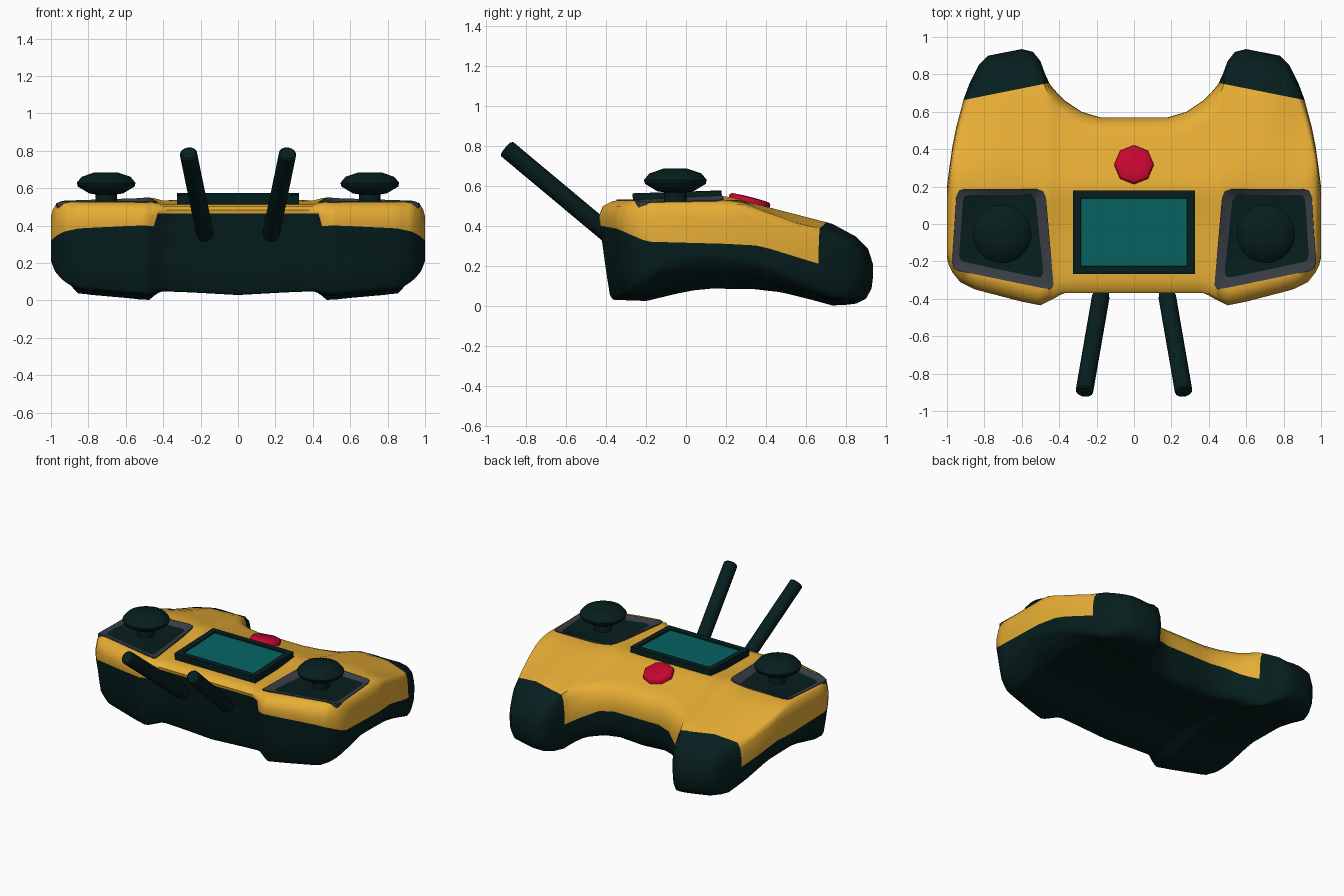
import bpy, bmesh, math
from mathutils import Vector, Matrix

default = bpy.data.objects.get("Cube")
if default:
    bpy.data.objects.remove(default)


def material(name, r, g, b):
    m = bpy.data.materials.new(name)
    m.use_nodes = True
    m.diffuse_color = (r, g, b, 1)
    m.node_tree.nodes["Principled BSDF"].inputs["Base Color"].default_value = (r, g, b, 1)
    return m


yellow = material("shell yellow", .8, .42, .035)
dark = material("dark rubber", .002, .013, .013)
grey = material("slate grey", .04, .048, .06)
teal = material("screen teal", .002, .125, .125)
red = material("button red", .57, .002, .03)


def smooth(ob, angle):
    bpy.ops.object.select_all(action='DESELECT')
    ob.select_set(True)
    bpy.context.view_layer.objects.active = ob
    bpy.ops.object.shade_smooth_by_angle(angle=math.radians(angle))


def finish(bm, name, mats, angle=40):
    bmesh.ops.recalc_face_normals(bm, faces=bm.faces)
    mesh = bpy.data.meshes.new(name)
    bm.to_mesh(mesh)
    bm.free()
    for m in mats:
        mesh.materials.append(m)
    ob = bpy.data.objects.new(name, mesh)
    bpy.context.collection.objects.link(ob)
    smooth(ob, angle)
    return ob


def curve(*pts):
    """Piecewise linear function through the given points."""
    def f(t):
        for (a, u), (b, v) in zip(pts, pts[1:]):
            if t <= b:
                return u + (v - u) * max(0, (t - a) / (b - a))
        return pts[-1][1]
    return f


def strip(bm, a, b, index=0):
    """Join two closed loops of equal length with quads."""
    for k in range(len(a)):
        n = (k + 1) % len(a)
        bm.faces.new((a[k], a[n], b[n], b[k])).material_index = index


def lathe(name, profile, sides, mat, matrix, angle=40):
    bm = bmesh.new()
    rings = []
    for r, z in profile:
        rings.append([bm.verts.new((r * math.cos(k * math.tau / sides),
                                    r * math.sin(k * math.tau / sides), z)) for k in range(sides)])
    for a, b in zip(rings, rings[1:]):
        strip(bm, a, b)
    bm.faces.new(rings[0])
    bm.faces.new(rings[-1])
    bm.transform(matrix)
    return finish(bm, name, [mat], angle)


# Shell: plan outline, height profiles and colour seam
front = curve((0, -.37), (.38, -.37), (.43, -.4), (.5, -.435), (.6, -.415), (.85, -.35),
              (.93, -.31), (.97, -.26), (.99, -.22), (1, -.18))
back = curve((0, .57), (.18, .57), (.28, .6), (.37, .66), (.42, .71), (.46, .76), (.5, .87),
             (.54, .92), (.6, .935), (.78, .9), (.83, .85), (.88, .75), (.91, .67),
             (.95, .52), (.97, .42), (.99, .28), (1, .2))
top = curve((-.45, .515), (-.35, .525), (0, .53), (.2, .55), (.4, .495), (.73, .41),
            (.85, .345), (.93, .25))
ceiling = curve((.45, .55), (.62, .528))
shoulder = curve((.72, 0), (.92, .05))
slope = curve((.2, 0), (.6, 1), (.75, 1), (.93, .3))
bottom = curve((-.4, .03), (-.2, .022), (0, .07), (.1, .085), (.4, .08), (.55, .05),
               (.73, 0), (.85, .005), (.93, .03))
seam = curve((-.43, .4), (-.35, .385), (-.2, .32), (.1, .315), (.37, .3), (.66, .21), (.93, .15))
rear_rise = curve((.28, .05), (.46, 0))
lift = curve((0, .005), (.27, .02), (.4, .025), (.48, 0), (.85, .035), (.92, .07), (.98, .13), (1, .17))
drop = curve((.4, .012), (.45, 0), (.93, 0), (.97, .012), (.99, .04), (1, .08))
COLS = 14


def surface(a, y):
    return min(top(y), ceiling(a)) - drop(a) - shoulder(a) * slope(y)


def section(x):
    a = abs(x)
    f, b = front(a), back(a)
    zb = lambda y: bottom(y) + lift(a)
    ys = [f + .07 + (b - f - .14) * j / COLS for j in range(COLS + 1)]
    upper = [(y, surface(a, y)) for y in ys]
    lower = [(y, zb(y)) for y in reversed(ys)]
    # rounded rear edge, from the top down
    z1, z0 = upper[-1][1], lower[0][1]
    s = seam(b) + rear_rise(a)
    d = z1 - s
    rear = [(b - .025, z1 - .25 * d), (b - .002, z1 - .65 * d), (b, s),
            (b - .008, z0 + .5 * (s - z0)), (b - .035, z0 + .12 * (s - z0))]
    # rounded front edge, from the bottom up
    z1, z0 = upper[0][1], lower[-1][1]
    s = .465 if a < .44 else seam(f)
    d = z1 - s
    nose = [(f + .055, z0 + .06 * (s - z0)), (f + .035, z0 + .4 * (s - z0)), (f + .005, s),
            (f, z1 - .6 * d), (f + .02, z1 - .2 * d)]
    return [(x, y, z) for y, z in upper + rear + lower + nose]


half = [.09, .18, .23, .28, .33, .37, .4, .43, .45, .475, .5, .52, .54, .57, .6, .66, .72, .78,
        .81, .83, .855, .88, .91, .93, .95, .97, .98, .99, 1]
stations = [-x for x in reversed(half)] + [0] + half
bm = bmesh.new()
loops = [[bm.verts.new(p) for p in section(x)] for x in stations]
count = len(loops[0])
rear_seam, nose_seam = COLS + 3, count - 3
for a, b in zip(loops, loops[1:]):
    for k in range(count):
        n = (k + 1) % count
        face = bm.faces.new((a[k], a[n], b[n], b[k]))
        face.material_index = 0 if k < rear_seam or k >= nose_seam else 1
for loop in (loops[0], loops[-1]):
    bm.faces.new(loop[nose_seam:] + loop[:rear_seam + 1])
    bm.faces.new(loop[rear_seam:nose_seam + 1]).material_index = 1
# Dark grip ends, cut along a slanted line
for s in (-1, 1):
    normal, point = Vector((s * .2, 1, 0)), Vector((s * .9, .665, 0))
    bmesh.ops.bisect_plane(bm, geom=bm.verts[:] + bm.edges[:] + bm.faces[:],
                           plane_co=point, plane_no=normal, dist=1e-5)
    for face in bm.faces:
        if (face.calc_center_median() - point).dot(normal) > 0:
            face.material_index = 1
shell = finish(bm, "shell", [yellow, dark], 55)

# Screen with sunken display
bm = bmesh.new()
bmesh.ops.create_cube(bm, size=1)
bm.transform(Matrix.Translation((0, -.043, .526)) @ Matrix.Rotation(.03, 4, 'X')
             @ Matrix.Diagonal((.65, .445, .085, 1)))
lid = max(bm.faces, key=lambda f: f.calc_center_median().z)
bmesh.ops.inset_region(bm, faces=[lid], thickness=.04, use_even_offset=True)
bmesh.ops.inset_region(bm, faces=[lid], thickness=.002, depth=-.01)
lid.material_index = 1
finish(bm, "screen", [dark, teal], 30)

# Button on the rear slope
lathe("button", [(.105, -.04), (.105, .015), (.095, .024), (.04, .027)], 8, red,
      Matrix.Translation((0, .316, .517)) @ Matrix.Rotation(-.25, 4, 'X'), 50)

# Stick wells: outlines of the grey rim and of the dark pad inside it
rim = [(.43, -.33), (.445, -.347), (.48, -.345), (.94, -.25), (.965, -.235), (.972, -.2),
       (.95, .15), (.935, .18), (.91, .187), (.52, .187), (.485, .175), (.47, .14)]
pad = [(.485, -.26), (.495, -.283), (.52, -.285), (.9, -.205), (.925, -.195), (.935, -.17),
       (.915, .125), (.905, .148), (.885, .155), (.555, .155), (.535, .145), (.525, .12)]


def loop_of(bm, side, outline, height):
    return [bm.verts.new((side * x, y, height(x, y))) for x, y in outline]


def stick_well(word, side):
    # pocket cut out of the shell
    bm = bmesh.new()
    inner = [(.7 + (x - .7) * .985, -.07 + (y + .07) * .985) for x, y in rim]
    low = loop_of(bm, side, inner, lambda x, y: .49)
    high = loop_of(bm, side, inner, lambda x, y: .7)
    bm.faces.new(low)
    bm.faces.new(high)
    strip(bm, low, high)
    cutter = finish(bm, word + "_cutter", [yellow])
    cut = shell.modifiers.new("pocket", 'BOOLEAN')
    cut.operation, cut.solver, cut.object = 'DIFFERENCE', 'EXACT', cutter
    bpy.context.view_layer.objects.active = shell
    bpy.ops.object.modifier_apply(modifier=cut.name)
    bpy.data.objects.remove(cutter)
    # sloping rim around a sunken pad
    bm = bmesh.new()
    skirt = loop_of(bm, side, rim, lambda x, y: surface(x, y) - .025)
    edge = loop_of(bm, side, rim, lambda x, y: surface(x, y) + .006)
    floor = loop_of(bm, side, pad, lambda x, y: .514)
    strip(bm, skirt, edge)
    strip(bm, edge, floor)
    bm.faces.new(floor).material_index = 1
    finish(bm, word + "_stick_well", [grey, dark], 30)


stick = [(.058, -.1), (.058, .004), (.09, .009), (.152, .046), (.157, .066),
         (.13, .098), (.06, .122)]
antenna = [(.02, -.04), (.042, -.025), (.047, 0), (.047, 1), (.038, 1.012)]
for side, word in ((1, "left"), (-1, "right")):
    stick_well(word, side)
    lathe(word + "_stick", stick, 20, dark, Matrix.Translation((side * .705, -.053, .563)), 50)
    # Antenna leaning forward, up and outward
    base, tip = Vector((side * .178, -.39, .362)), Vector((side * .265, -.893, .782))
    axis = tip - base
    lathe(word + "_antenna", [(r, z * axis.length if z > .5 else z) for r, z in antenna], 14, dark,
          Matrix.Translation(base) @ axis.to_track_quat('Z', 'Y').to_matrix().to_4x4())
smooth(shell, 55)
